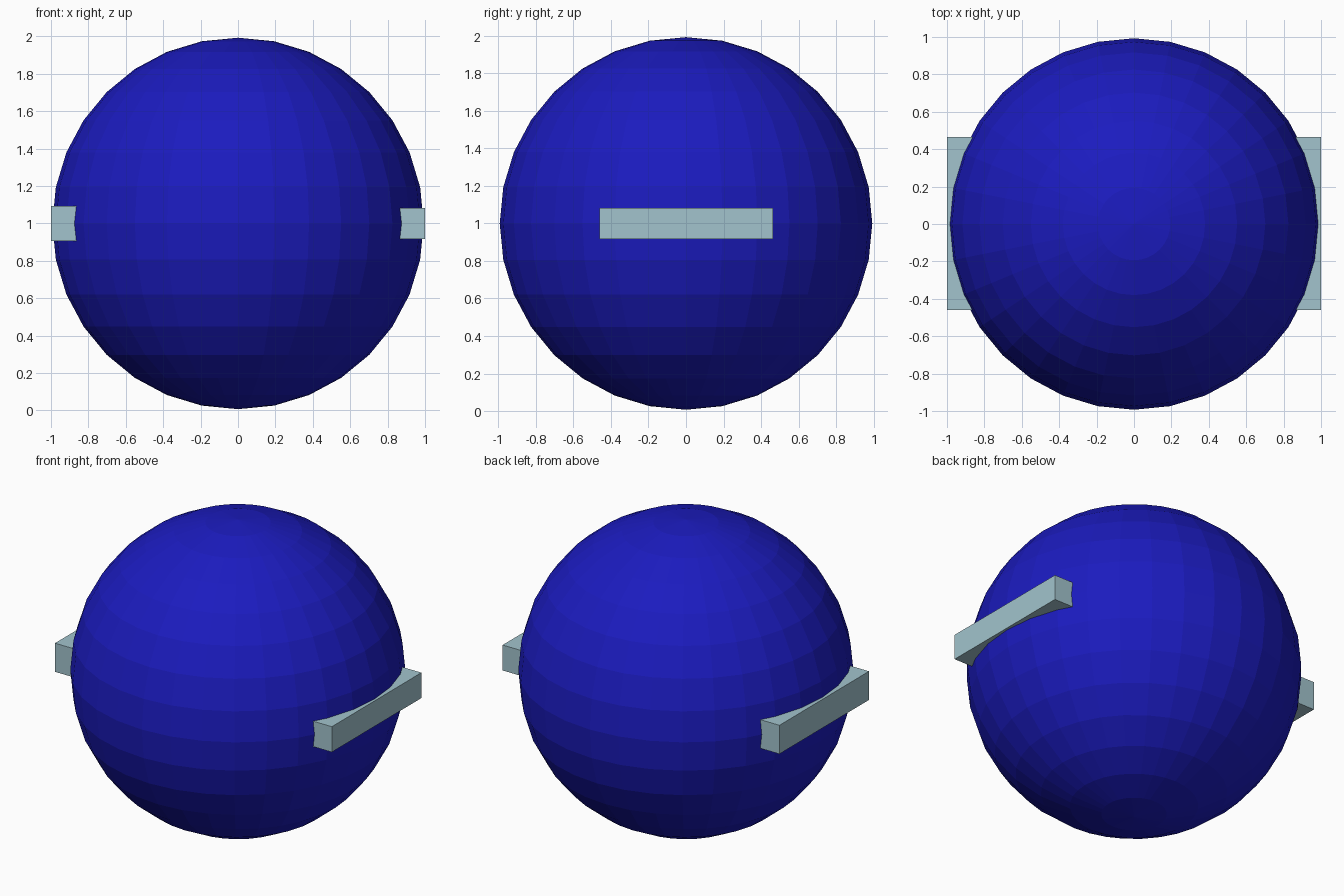
import bpy

if "Cube" in bpy.data.objects:
    bpy.data.objects.remove(bpy.data.objects["Cube"])


def material(name, color):
    m = bpy.data.materials.new(name)
    m.diffuse_color = (*color, 1)
    m.use_nodes = True
    m.node_tree.nodes["Principled BSDF"].inputs["Base Color"].default_value = m.diffuse_color
    return m


blue = material("blue", (0.011, 0.011, 0.52))
pale = material("pale_blue", (0.36, 0.55, 0.61))

# Low-poly ball
bpy.ops.mesh.primitive_uv_sphere_add(segments=32, ring_count=16, radius=0.993, location=(0, 0, 1))
ball = bpy.context.object
ball.name = "ball"
ball.data.materials.append(blue)


# Flat bars sunk into the left and right sides
def bar(name, side, height):
    inner, outer = 0.85, 1.0
    bpy.ops.mesh.primitive_cube_add(size=1, location=(side * (inner + outer) / 2, 0.002, 1))
    ob = bpy.context.object
    ob.name = name
    ob.scale = (outer - inner, 0.924, height)
    bpy.ops.object.transform_apply(location=False, rotation=False, scale=True)
    ob.data.materials.append(pale)


bar("right_bar", 1, 0.166)
bar("left_bar", -1, 0.187)
